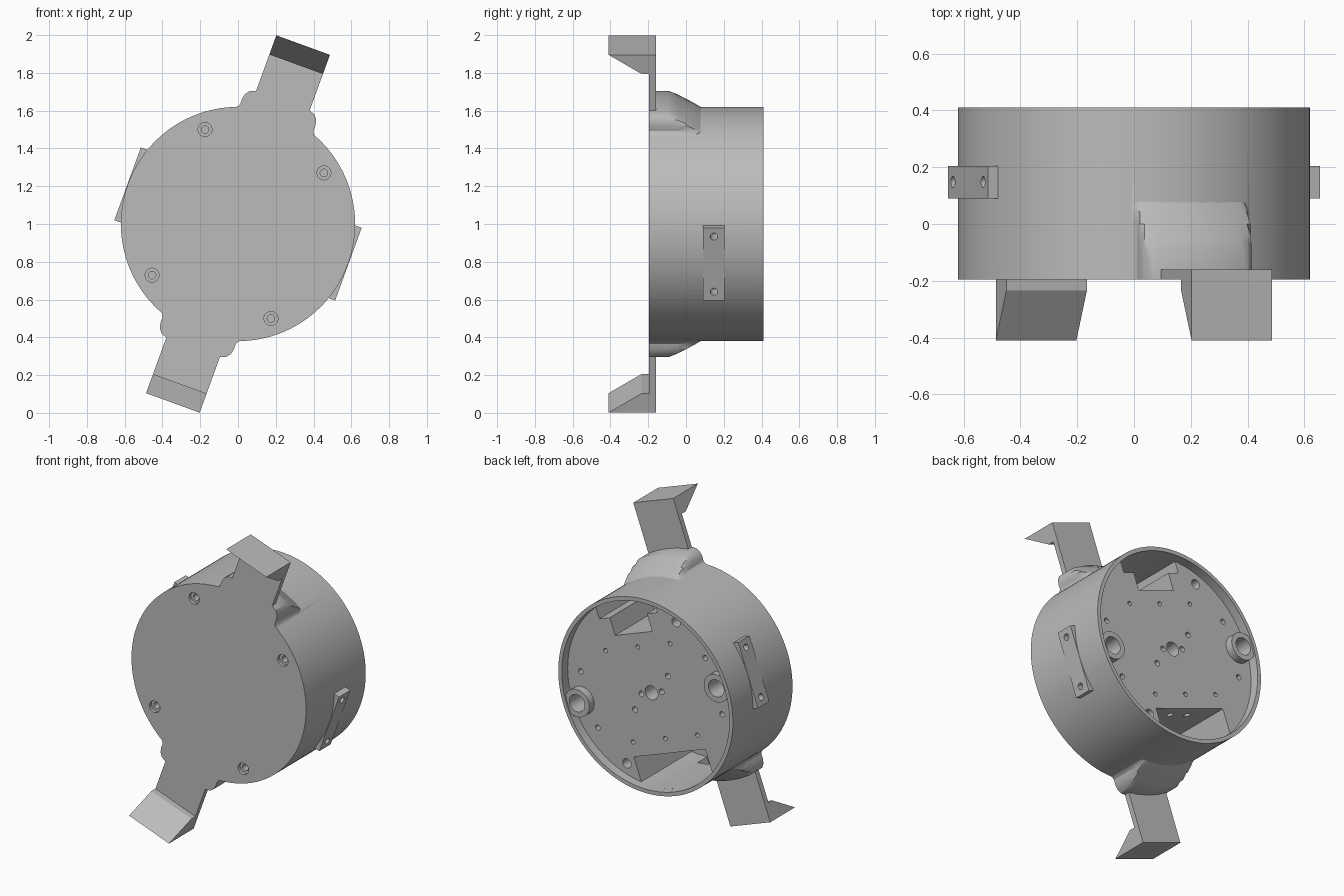
import bpy, bmesh, math
from mathutils import Matrix

if "Cube" in bpy.data.objects:
    bpy.data.objects.remove(bpy.data.objects["Cube"], do_unlink=True)

RADIUS, INNER = 0.62, 0.595
FRONT, BACK, FLOOR = -0.195, 0.41, 0.35
PLACE = Matrix.Translation((0, 0, 1)) @ Matrix.Rotation(math.radians(20), 4, 'Y')

grey = bpy.data.materials.new("plain_grey")
grey.use_nodes = True
grey.diffuse_color = (0.5, 0.5, 0.5, 1)
grey.node_tree.nodes["Principled BSDF"].inputs["Base Color"].default_value = (0.5, 0.5, 0.5, 1)


def loft(name, rings):
    """Closed solid through matching rings of points."""
    bm = bmesh.new()
    loops = [[bm.verts.new(p) for p in ring] for ring in rings]
    n = len(loops[0])
    for a, b in zip(loops, loops[1:]):
        for i in range(n):
            j = (i + 1) % n
            bm.faces.new((a[i], a[j], b[j], b[i]))
    bm.faces.new(loops[0])
    bm.faces.new(loops[-1])
    bmesh.ops.recalc_face_normals(bm, faces=bm.faces)
    mesh = bpy.data.meshes.new(name)
    bm.to_mesh(mesh)
    bm.free()
    ob = bpy.data.objects.new(name, mesh)
    bpy.context.collection.objects.link(ob)
    return ob


def prism(name, outline, y0, y1):
    return loft(name, [[(x, y, z) for x, z in outline] for y in (y0, y1)])


def circle(r, n, x=0, z=0):
    return [(x + r * math.cos(math.tau * i / n), z + r * math.sin(math.tau * i / n))
            for i in range(n)]


def disc(x, z, r, y0, y1, n=24):
    return prism("cutter", circle(r, n, x, z), y0, y1)


def rod_x(y, z, r, x0, x1):
    return loft("cutter", [[(x, a, b) for a, b in circle(r, 20, y, z)] for x in (x0, x1)])


def rod_z(x, y, r, z0, z1):
    return loft("cutter", [[(a, b, z) for a, b in circle(r, 20, x, y)] for z in (z0, z1)])


def sector(side, half, z0, r, y0, y1):
    """Straight-sided slot closed by an arc concentric with the body."""
    end = math.asin(half / r)
    arc = [(r * math.sin(end * t / 8), r * math.cos(end * t / 8)) for t in range(8, -9, -1)]
    outline = [(-half, z0), (half, z0)] + arc
    return prism("cutter", [(side * x, side * z) for x, z in outline], y0, y1)


def combine(ob, tools, operation):
    """Apply booleans one after another and remove the tools."""
    for tool in tools:
        mod = ob.modifiers.new("bool", 'BOOLEAN')
        mod.operation, mod.solver, mod.object = operation, 'EXACT', tool
    bpy.context.view_layer.update()
    graph = bpy.context.evaluated_depsgraph_get()
    mesh = bpy.data.meshes.new_from_object(ob.evaluated_get(graph))
    ob.modifiers.clear()
    ob.data = mesh
    for tool in tools:
        bpy.data.objects.remove(tool, do_unlink=True)


def finish(ob):
    ob.data.materials.clear()
    ob.data.materials.append(grey)
    ob.data.transform(PLACE)
    bpy.ops.object.select_all(action='DESELECT')
    ob.select_set(True)
    bpy.context.view_layer.objects.active = ob
    bpy.ops.object.shade_smooth_by_angle(angle=math.radians(30))


def lobe(side):
    """Rounded swelling behind an arm, ramping down into the drum."""
    half = [(0.24, 0.45), (0.24, 0.565), (0.216, 0.583), (0.206, 0.6), (0.207, 0.63),
            (0.2, 0.66), (0.182, 0.683), (0.155, 0.693), (0.08, 0.705)]
    outline = half + [(0, 0.71)] + [(-x, z) for x, z in reversed(half)]
    rings = []
    for y, cap in [(FRONT, 0.72), (-0.09, 0.71), (-0.045, 0.687),
                   (0, 0.663), (0.045, 0.64), (0.09, 0.612)]:
        ring = []
        for x, z in outline:
            k = side * min(1, cap / math.hypot(x, z))
            ring.append((x * k, y, z * k))
        rings.append(ring)
    return loft("lobe", rings)


# Drum with its two lobes
body = prism("drum_body", circle(RADIUS, 128), FRONT, BACK)
combine(body, [lobe(1), lobe(-1)], 'UNION')

# Shallow back recess, then the ring bosses beside the rim
combine(body, [disc(0, 0, INNER, FLOOR, 0.5, 128)], 'DIFFERENCE')
combine(body, [disc(s * 0.526, 0, 0.088, 0.3, 0.4, 40) for s in (1, -1)], 'UNION')

# Pockets: narrow slot at the top, wide one at the bottom, both reaching into the lobes
cuts = [sector(1, 0.14, 0.37, 0.55, -0.05, 0.37),
        sector(1, 0.22, 0.48, INNER, -0.16, 0.38),
        sector(-1, 0.27, 0.375, INNER, -0.16, 0.38)]
cuts += [sector(s, 0.165, 0.5, 0.665, -0.155, -0.06) for s in (1, -1)]
cuts += [rod_z(x, 0.25, 0.022, -0.45, -0.3) for x in (-0.07, 0.07)]

# Centre bore and the pattern of floor holes
cuts.append(disc(0, 0, 0.045, 0.2, 0.37))
for s in (1, -1):
    cuts.append(disc(s * 0.526, 0, 0.055, 0.22, 0.45, 32))
    cuts.append(disc(s * 0.077, 0, 0.018, 0.25, 0.37, 16))
    cuts.append(disc(s * 0.157, -s * 0.09, 0.018, 0.25, 0.37, 16))
    for x in (-0.243, 0, 0.243):
        cuts.append(disc(x, s * 0.285, 0.014, 0.25, 0.37, 16))
    for x in (-0.47, 0.47):
        cuts.append(disc(x, s * 0.175, 0.017, 0.25, 0.37, 16))
    # Screw holes, counterbored from the front
    for x in (-0.335, 0.335):
        cuts.append(disc(x, s * 0.41, 0.037, -0.3, -0.175))
        cuts.append(disc(x, s * 0.41, 0.02, -0.18, -0.08))
    cuts.append(disc(-s * 0.335, s * 0.41, 0.03, 0.22, 0.37))
    # Holes behind the side mounts
    for z in (-0.155, 0.155):
        cuts.append(rod_x(0.148, z, 0.02, s * 0.53, s * 0.7))
combine(body, cuts, 'DIFFERENCE')
finish(body)

# Hooked arms and side mounts, repeated half a turn apart
hook = [(FRONT, 0.66), (FRONT, 0.9), (-0.235, 0.9), (-0.41, 1.008), (-0.16, 1.008), (-0.16, 0.66)]
for s, arm_name, mount_name in ((1, "upper_hook_arm", "left_side_mount"),
                                (-1, "lower_hook_arm", "right_side_mount")):
    finish(loft(arm_name, [[(x, y, s * z) for y, z in hook] for x in (-0.151, 0.151)]))
    box = [(s * 0.55, -0.205), (s * 0.622, -0.205), (s * 0.622, 0.205), (s * 0.55, 0.205)]
    mount = prism(mount_name, box, 0.09, 0.205)
    combine(mount, [rod_x(0.148, z, 0.02, s * 0.5, s * 0.7) for z in (-0.155, 0.155)], 'DIFFERENCE')
    finish(mount)
